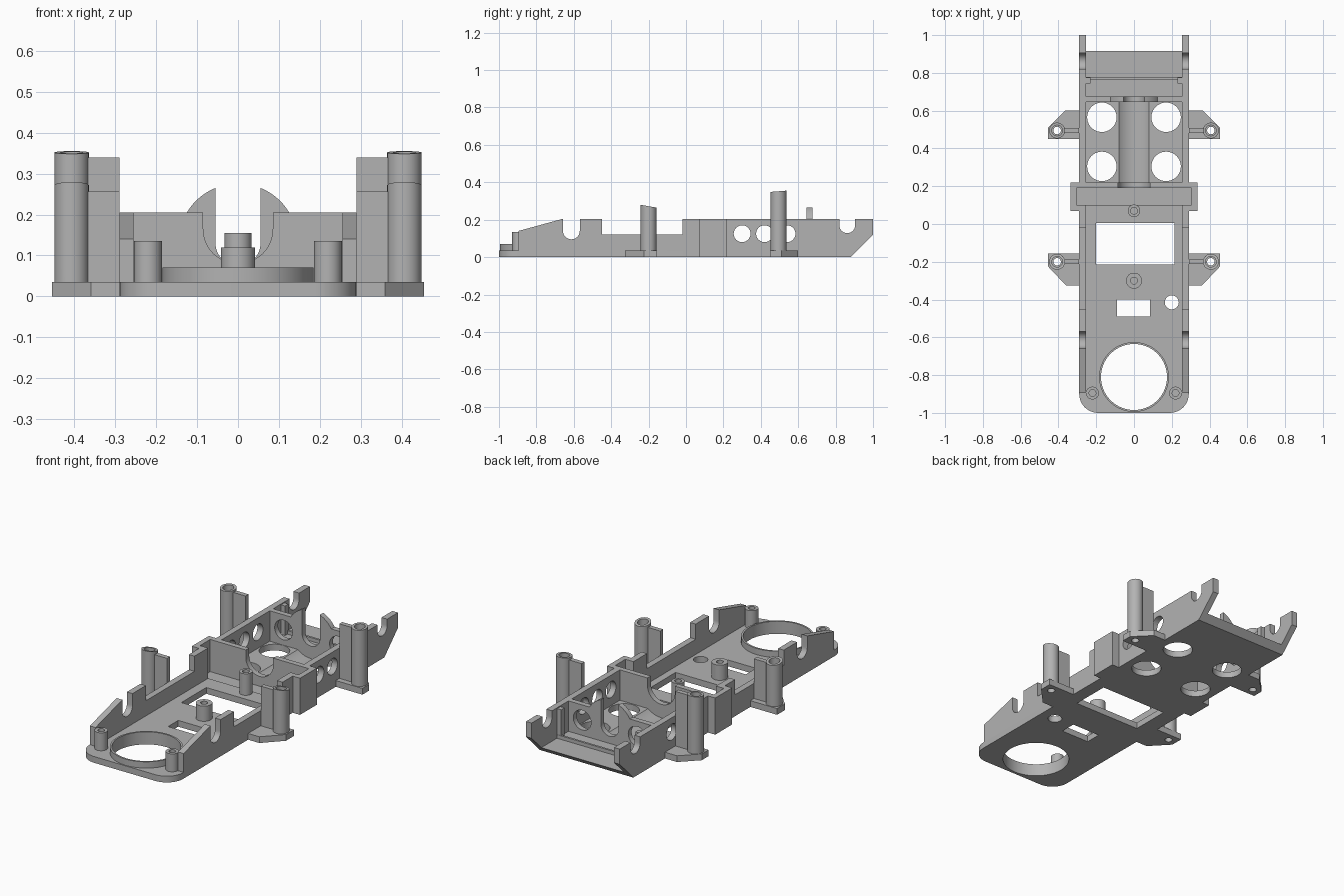
import bpy, bmesh
from math import sin, cos, radians
from mathutils import Vector

if "Cube" in bpy.data.objects:
    bpy.data.objects.remove(bpy.data.objects["Cube"], do_unlink=True)

grey = bpy.data.materials.new("plain_grey")
grey.use_nodes = True
grey.diffuse_color = (0.45, 0.45, 0.45, 1)
grey.node_tree.nodes["Principled BSDF"].inputs["Base Color"].default_value = grey.diffuse_color

FLOOR, TOP = 0.035, 0.205
INNER, OUTER = 0.255, 0.29
PLACE = {"x": lambda u, v, w: (w, u, v),
         "y": lambda u, v, w: (u, w, v),
         "z": lambda u, v, w: (u, v, w)}


def prism(name, pts, axis, lo, hi, tilt=0.0):
    """Extrude a flat outline along an axis; tilt slopes the far cap."""
    bm = bmesh.new()
    place = PLACE[axis]
    mid = sum(p[1] for p in pts) / len(pts)
    a = [bm.verts.new(place(u, v, lo)) for u, v in pts]
    b = [bm.verts.new(place(u, v, hi + tilt * (v - mid))) for u, v in pts]
    bm.faces.new(a)
    bm.faces.new(b)
    n = len(pts)
    for i in range(n):
        j = (i + 1) % n
        bm.faces.new((a[i], a[j], b[j], b[i]))
    bmesh.ops.recalc_face_normals(bm, faces=bm.faces)
    me = bpy.data.meshes.new(name)
    bm.to_mesh(me)
    bm.free()
    me.materials.append(grey)
    ob = bpy.data.objects.new(name, me)
    bpy.context.collection.objects.link(ob)
    return ob


def arc(u, v, r, start, end, steps=16):
    angles = [radians(start + (end - start) * i / steps) for i in range(steps + 1)]
    return [(u + r * cos(t), v + r * sin(t)) for t in angles]


def cyl(name, u, v, r, axis="z", lo=-1, hi=1, tilt=0.0):
    return prism(name, arc(u, v, r, 0, 360, 40)[:-1], axis, lo, hi, tilt)


def box(name, x0, x1, y0, y1, z0=-1, z1=1):
    return prism(name, [(x0, y0), (x1, y0), (x1, y1), (x0, y1)], "z", z0, z1)


def cut(parts, cutters):
    """Subtract the cutters from each part, then discard them."""
    for part in parts:
        for c in cutters:
            m = part.modifiers.new("cut", "BOOLEAN")
            m.operation, m.object, m.solver = "DIFFERENCE", c, "EXACT"
        bpy.context.view_layer.update()
        dg = bpy.context.evaluated_depsgraph_get()
        me = bpy.data.meshes.new_from_object(part.evaluated_get(dg))
        part.modifiers.clear()
        part.data = me
    for c in cutters:
        bpy.data.objects.remove(c, do_unlink=True)


def flip(pts, s):
    return [(s * u, v) for u, v in pts]


# Floor plate with rounded front corners and side bulges
half = arc(0.19, -0.9, 0.1, -90, 0, 10) + [
    (OUTER, 0.07), (0.335, 0.07), (0.335, 0.22), (OUTER, 0.22), (OUTER, 0.95)]
plate = prism("floor_plate", half + flip(half, -1)[::-1], "z", 0, FLOOR)
ring = cyl("front_ring", 0, -0.81, 0.185, lo=FLOOR, hi=0.07)
cut([ring], [cyl("ring_bore", 0, -0.81, 0.175)])
cutters = [
    cyl("ring_bore", 0, -0.81, 0.175),
    box("battery_opening", -0.2, 0.215, -0.215, 0.005),
    box("small_opening", -0.09, 0.085, -0.49, -0.4),
    cyl("cable_hole", 0.2, -0.415, 0.037),
    cyl("motor_groove", 0, 0.13, 0.125, "y", 0.22, 0.645),
    box("cross_groove", -0.305, 0.305, 0.1, 0.19, 0.025, 1),
    prism("rear_bevel", [(0.86, -0.02), (1.1, -0.02), (1.1, 0.22)], "x", -1, 1)]
cutters += [cyl("floor_hole", x, y, 0.078) for x in (-0.17, 0.17) for y in (0.305, 0.565)]
cut([plate], cutters)

# Centre bosses and front posts, with blind screw holes
for name, x, y, r, top in (("middle_boss", 0, -0.3, 0.042, 0.12),
                           ("centre_boss", 0, 0.07, 0.033, 0.155),
                           ("front_post_left", 0.22, -0.895, 0.034, 0.135),
                           ("front_post_right", -0.22, -0.895, 0.034, 0.135)):
    boss = cyl(name, x, y, r, lo=0.02, hi=top)
    cut([boss], [cyl("screw_hole", x, y, 0.018, lo=FLOOR)])

# Side wall outline in y and z, with two axle slots
wall_outline = ([(-0.895, FLOOR), (-0.895, 0.14), (-0.658, TOP)]
                + arc(-0.613, 0.14, 0.045, 180, 360)
                + [(-0.568, TOP), (-0.45, TOP), (-0.45, 0.12), (-0.02, 0.12), (-0.02, TOP),
                   (0.82, TOP)]
                + arc(0.862, 0.17, 0.042, 180, 360)
                + [(0.904, TOP), (1.0, TOP), (1.0, 0.12), (0.915, FLOOR)])
bulge_outline = [(INNER, 0.07), (0.335, 0.07), (0.335, 0.22), (INNER, 0.22),
                 (INNER, 0.19), (0.305, 0.19), (0.305, 0.1), (INNER, 0.1)]
front_foot = [(OUTER, -0.155), (0.455, -0.155), (0.455, -0.225), (0.36, -0.325), (OUTER, -0.325)]
rear_foot = [(OUTER, 0.6), (0.365, 0.6), (0.455, 0.51), (0.455, 0.45), (OUTER, 0.45)]

for s, side in ((1, "left"), (-1, "right")):
    lo, hi = sorted((s * INNER, s * OUTER))
    wall = prism("side_wall_" + side, wall_outline, "x", lo, hi)
    cut([wall], [box("bulge_gap", -1, 1, 0.07, 0.22)]
        + [cyl("wall_hole", y, 0.125, 0.045, "x") for y in (0.3, 0.42, 0.54)])
    prism("wall_bulge_" + side, flip(bulge_outline, s), "z", FLOOR, TOP)

    # Rib inside the rear compartment
    lo, hi = sorted((s * 0.23, s * INNER))
    box("rear_rib_" + side, lo, hi, 0.745, 0.775, FLOOR, TOP - 0.005)

    # Mounting feet, tall posts and the fins that tie them to the wall
    for end, outline, y, top, fin_top, tilt in (
            ("front", front_foot, -0.2, 0.272, 0.257, -0.18),
            ("rear", rear_foot, 0.495, 0.352, 0.34, 0.08)):
        x = s * 0.407
        tag = end + "_" + side
        foot = prism("foot_" + tag, flip(outline, s), "z", 0, FLOOR)
        post = cyl("tall_post_" + tag, x, y, 0.042, lo=FLOOR, hi=top, tilt=tilt)
        cut([foot, post], [cyl("post_bore", x, y, 0.02)])
        cut([post], [cyl("post_recess", x, y, 0.028, lo=top - 0.04)])
        lo, hi = sorted((s * OUTER, s * 0.375))
        box("post_fin_" + tag, lo, hi, y - 0.013, y + 0.013, FLOOR, fin_top)

# Centre cross wall with a round-bottomed slot
edge = [(INNER, FLOOR), (INNER, TOP), (0.085, TOP)]
slot = arc(0, 0.165, 0.085, 0, -180, 24)
prism("centre_cross_wall", edge + slot + flip(edge, -1)[::-1], "y", 0.19, 0.22)

# Rear cross wall with curved horns and two round holes
edge = [(INNER, FLOOR), (INNER, TOP)] + arc(0, 0.13, 0.146, 31, 68, 12)
slot = arc(0, 0.13, 0.055, 0, -180, 24)
rear_wall = prism("rear_cross_wall", edge + slot + flip(edge, -1)[::-1], "y", 0.645, 0.675)
cut([rear_wall], [cyl("wall_window", x, 0.12, 0.055, "y") for x in (-0.17, 0.17)])
box("rear_lip", -INNER, INNER, 0.765, 0.777, FLOOR, 0.055)

# Smooth the round surfaces, keep edges crisp
for ob in bpy.context.scene.objects:
    if ob.type == "MESH":
        bpy.ops.object.select_all(action="DESELECT")
        ob.select_set(True)
        bpy.context.view_layer.objects.active = ob
        bpy.ops.object.shade_smooth_by_angle(angle=radians(30))
